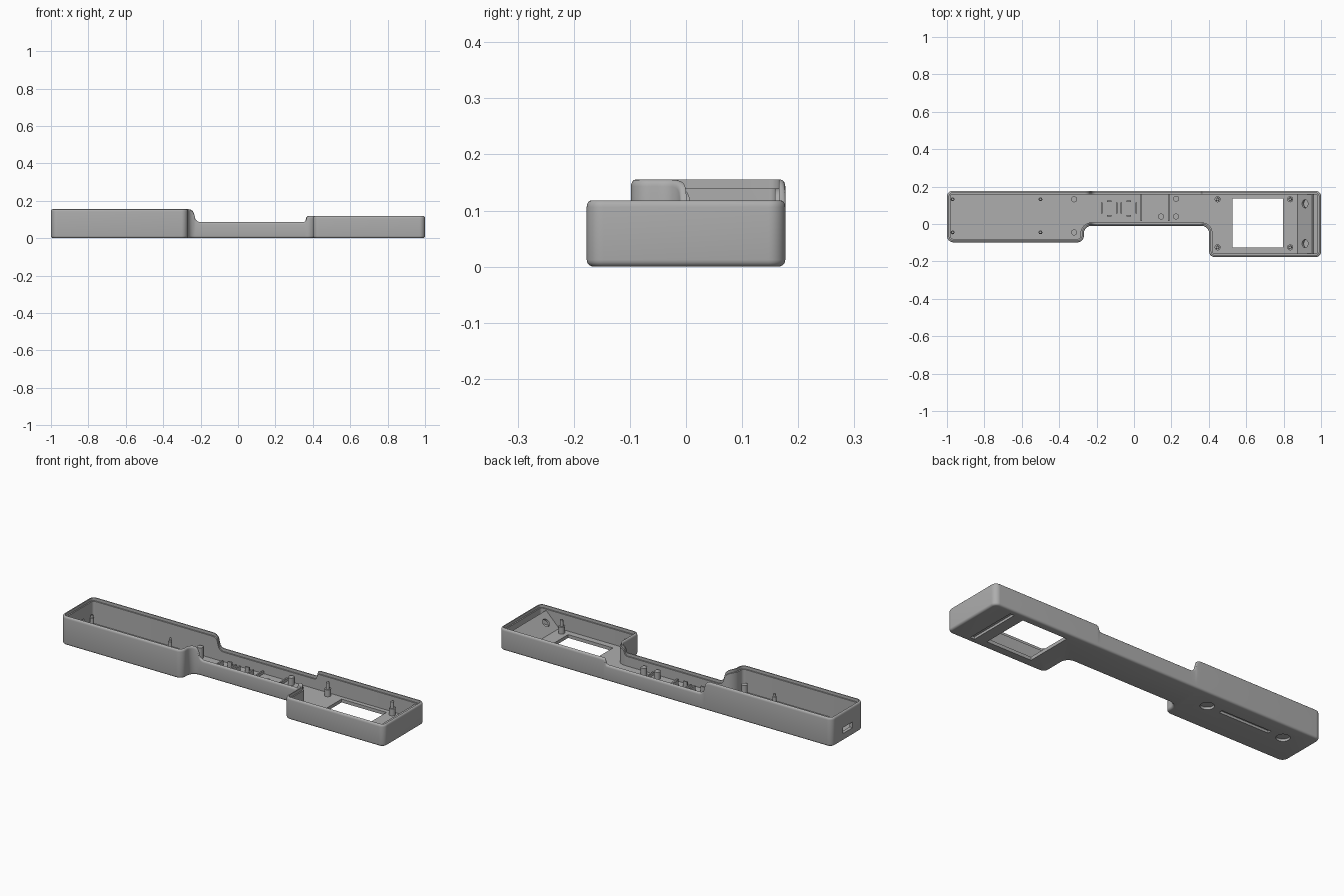
import bpy, bmesh, math
from mathutils import Vector

if "Cube" in bpy.data.objects:
    bpy.data.objects.remove(bpy.data.objects["Cube"])

grey = bpy.data.materials.new("light_grey")
grey.use_nodes = True
COLOUR = (0.42, 0.42, 0.42, 1)
grey.diffuse_color = COLOUR
grey.node_tree.nodes["Principled BSDF"].inputs["Base Color"].default_value = COLOUR

FLOOR = 0.018


def finish(name, bm):
    bmesh.ops.recalc_face_normals(bm, faces=bm.faces)
    mesh = bpy.data.meshes.new(name)
    bm.to_mesh(mesh)
    bm.free()
    obj = bpy.data.objects.new(name, mesh)
    bpy.context.collection.objects.link(obj)
    mesh.materials.append(grey)
    return obj


def select(obj):
    bpy.ops.object.select_all(action='DESELECT')
    obj.select_set(True)
    bpy.context.view_layer.objects.active = obj


def smooth(obj):
    select(obj)
    bpy.ops.object.shade_smooth_by_angle(angle=math.radians(35))


def box(name, x, y, z, sx, sy, sz):
    """Box centred on x, y with its underside at z."""
    bm = bmesh.new()
    bmesh.ops.create_cube(bm, size=1)
    for v in bm.verts:
        v.co = Vector((x + v.co.x * sx, y + v.co.y * sy, z + (v.co.z + 0.5) * sz))
    return finish(name, bm)


def revolve(name, x, y, profile, sides=24):
    """Upright lathe part from (radius, z) pairs."""
    bm = bmesh.new()
    rings = []
    for r, z in profile:
        rings.append([bm.verts.new((x + r * math.cos(math.tau * i / sides),
                                    y + r * math.sin(math.tau * i / sides), z))
                      for i in range(sides)])
    loft(bm, rings)
    return finish(name, bm)


def loft(bm, rings):
    n = len(rings[0])
    for a, b in zip(rings, rings[1:]):
        for i in range(n):
            j = (i + 1) % n
            bm.faces.new((a[i], a[j], b[j], b[i]))
    bm.faces.new(rings[0])
    bm.faces.new(rings[-1])


def cut(target, cutter):
    cutter.hide_render = True
    mod = target.modifiers.new("cut", 'BOOLEAN')
    mod.object, mod.solver = cutter, 'EXACT'
    select(target)
    bpy.ops.object.modifier_apply(modifier=mod.name)
    bpy.data.objects.remove(cutter)


# Rim height along the length: tall end, low bridge, medium end
def ease(t):
    t = min(max(t, 0), 1)
    if t < 0.5:
        return 0.5 * (1 - math.sqrt(1 - (2 * t) ** 2))
    return 0.5 * (1 + math.sqrt(1 - (2 - 2 * t) ** 2))


def rim(x):
    return 0.155 - 0.069 * ease((x + 0.265) / 0.065) + 0.032 * ease((x - 0.35) / 0.025)


steps = [-0.265 + 0.065 * i / 12 for i in range(13)] + [0.35 + 0.025 * i / 8 for i in range(9)]


# Plan outline with rounded corners
def outline():
    corners = [(-1, -0.098, .035), (-0.268, -0.098, .035), (-0.268, -0.01, .04),
               (0.402, -0.01, .04), (0.402, -0.177, .03), (1, -0.177, .03),
               (1, 0.177, .03), (-1, 0.177, .03)]
    pts = []
    for i, (x, y, r) in enumerate(corners):
        p = Vector((x, y))
        a = (Vector(corners[i - 1][:2]) - p).normalized()
        b = (Vector(corners[(i + 1) % len(corners)][:2]) - p).normalized()
        c = p + (a + b) * r
        for k in range(11):
            t = k / 10 * math.pi / 2
            pts.append(c - b * r * math.cos(t) - a * r * math.sin(t))
    full = []
    for p, q in zip(pts, pts[1:] + pts[:1]):
        full.append(p)
        if abs(p.y - q.y) < 1e-5 and abs(p.x - q.x) > 0.1:
            inside = [x for x in steps if min(p.x, q.x) + .001 < x < max(p.x, q.x) - .001]
            full += [Vector((x, p.y)) for x in sorted(inside, reverse=q.x < p.x)]
    return full


def inset(pts, d):
    out = []
    for i, p in enumerate(pts):
        e1 = (p - pts[i - 1]).normalized()
        e2 = (pts[(i + 1) % len(pts)] - p).normalized()
        n1, n2 = Vector((-e1.y, e1.x)), Vector((-e2.y, e2.x))
        out.append(p + (n1 + n2) * d / (1 + n1.dot(n2)))
    return out


# Shell: rounded underside, rounded rim, inner lip, cavity floor
plan = outline()
bm = bmesh.new()
rings = []
quarter = [math.pi / 2 * k / 4 for k in range(5)]
section = [(0.012 * (1 - math.sin(t)), 0.012 * (1 - math.cos(t)), False) for t in quarter]
section += [(0.008 * (1 - math.cos(t)), 0.012 * (math.sin(t) - 1), True) for t in quarter]
section += [(0.011, 0, True), (0.011, -0.016, True), (0.018, -0.016, True), (0.018, FLOOR, False)]
for d, z, from_rim in section:
    rings.append([bm.verts.new((q.x, q.y, z + (rim(p.x) if from_rim else 0)))
                  for p, q in zip(plan, inset(plan, d))])
loft(bm, rings)
shell = finish("case_shell", bm)

# Window, port, and recesses in the underside
cut(shell, box("window_cutter", 0.662, 0.005, -0.1, 0.27, 0.262, 0.2))
cut(shell, box("port_cutter", -1, 0.04, 0.04, 0.1, 0.085, 0.032))
cut(shell, box("long_slot_cutter", -0.617, 0.077, -0.02, 0.3, 0.022, 0.033))
cut(shell, box("end_slot_cutter", 0.87, 0, -0.02, 0.025, 0.29, 0.033))
for x in (-0.385, -0.85):
    cut(shell, revolve("round_recess_cutter", x, 0.077, [(0.034, -0.02), (0.034, 0.013)], 32))
smooth(shell)

# Sloped panel with two round holes
bm = bmesh.new()
ends = []
for y in (-0.16, 0.16):
    ends.append([bm.verts.new((x, y, z)) for x, z in
                 ((0.87, 0.014), (0.886, 0.014), (0.962, 0.088), (0.952, 0.096))])
loft(bm, ends)
panel = finish("sloped_panel", bm)
for y in (-0.105, 0.108):
    hole = revolve("panel_hole_cutter", 0, 0, [(0.022, -0.04), (0.022, 0.04)])
    hole.location = (0.918, y, 0.055)
    hole.rotation_euler.y = -math.pi / 4
    bpy.context.view_layer.update()
    cut(panel, hole)
smooth(panel)

# Screw posts
base = FLOOR - 0.003
for y in (-0.045, 0.132):
    for x in (-0.97, -0.5):
        smooth(revolve("board_pin", x, y, [(.010, base), (.010, .06), (.007, .063), (.007, .075)], 16))
    smooth(revolve("lid_post", -0.32, y, [(.016, base), (.016, .078)]))
for x in (0.447, 0.835):
    for y in (-0.125, 0.132):
        smooth(revolve("screen_post", x, y, [(.016, base), (.016, .055), (.009, .055), (.008, .09)]))
for x, y in ((0.145, 0.04), (0.225, 0.04), (0.225, 0.135)):
    smooth(revolve("bridge_post", x, y, [(.016, base), (.016, .058)]))

# Ribs and component holders on the bridge
for x in (0.04, 0.185):
    box("cross_rib", x, 0.09, base, 0.008, 0.15, 0.018)
for x in (-0.133, -0.028):
    for side in (-1, 1):
        box("holder_side", x + side * 0.04, 0.085, base, 0.008, 0.06, 0.035)
        box("holder_end", x, 0.083 + side * 0.039, base, 0.024, 0.008, 0.035)
